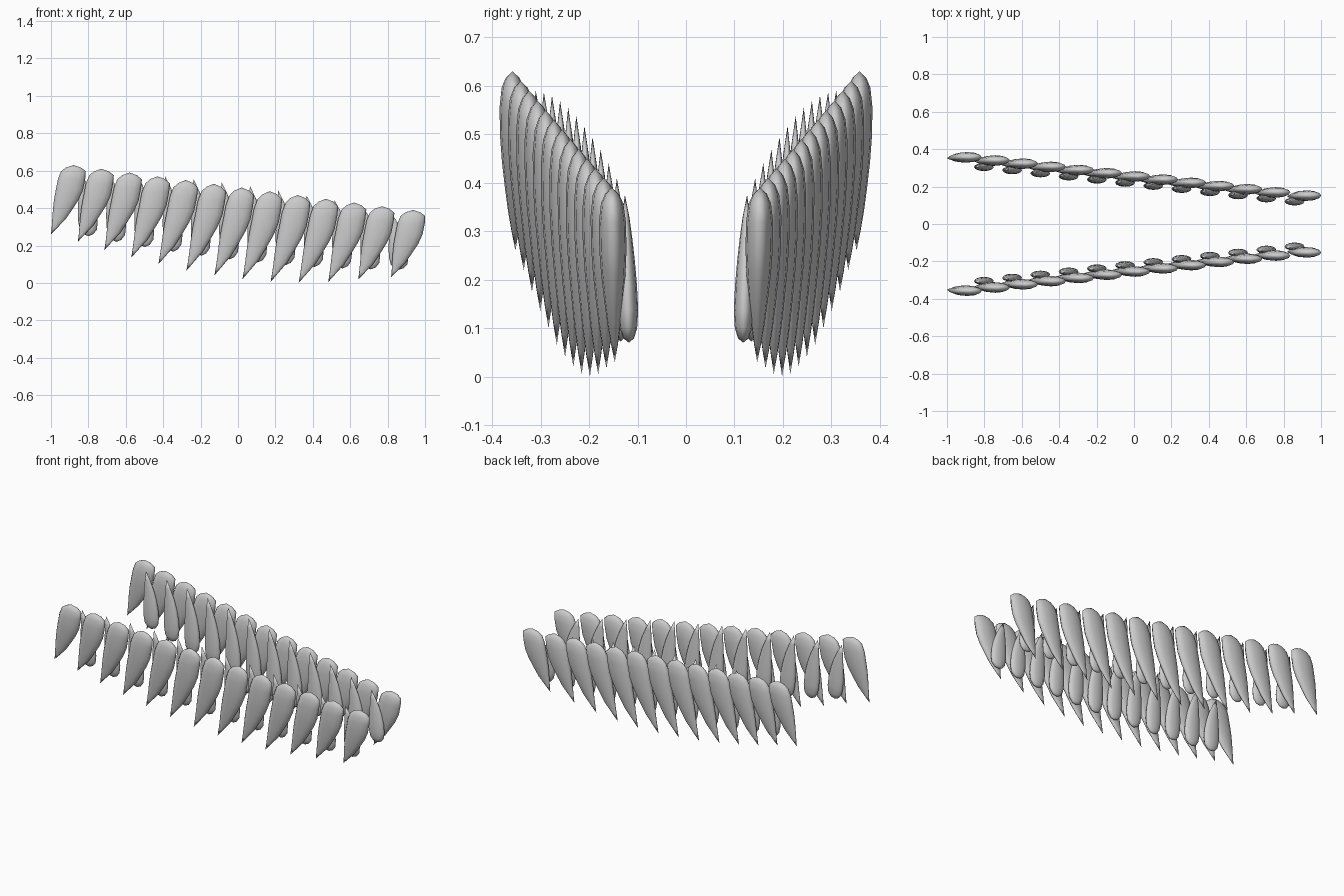
import bpy, bmesh
from math import cos, sin, pi

if "Cube" in bpy.data.objects:
    bpy.data.objects.remove(bpy.data.objects["Cube"])

SIDES = 12
# Profiles from blunt gum end (0) to the point (1): (height, lean, half width, half depth)
OUTER = [(0.035, 0.00, 0.040, 0.014), (0.09, 0.00, 0.066, 0.023), (0.20, -0.012, 0.073, 0.028),
         (0.36, -0.026, 0.073, 0.028), (0.50, -0.046, 0.066, 0.025), (0.64, -0.070, 0.052, 0.020),
         (0.78, -0.094, 0.036, 0.014), (0.90, -0.122, 0.016, 0.007)]
INNER = [(0.03, 0.00, 0.026, 0.011), (0.10, 0.00, 0.045, 0.018), (0.22, -0.002, 0.052, 0.021),
         (0.38, -0.006, 0.050, 0.020), (0.55, -0.012, 0.042, 0.017), (0.70, -0.020, 0.032, 0.013),
         (0.85, -0.030, 0.018, 0.008)]


def tooth(name, profile, base, tip_z, tip_lean, lean_scale, tip_dy):
    """Loft elliptical rings along a curved tooth, closed by a rounded base and a point."""
    bx, by, bz = base
    h = tip_z - bz
    for side in (-1, 1):
        bm = bmesh.new()
        root = bm.verts.new((bx, side * by, bz))
        rings = []
        for t, lean, hw, hd in profile:
            rings.append([bm.verts.new((bx + lean * lean_scale + hw * cos(2 * pi * i / SIDES),
                                        side * (by + tip_dy * t) + hd * sin(2 * pi * i / SIDES),
                                        bz + h * t)) for i in range(SIDES)])
        tip = bm.verts.new((bx + tip_lean * lean_scale, side * (by + tip_dy), tip_z))
        for i in range(SIDES):
            j = (i + 1) % SIDES
            bm.faces.new((root, rings[0][i], rings[0][j]))
            for a, b in zip(rings, rings[1:]):
                bm.faces.new((a[i], b[i], b[j], a[j]))
            bm.faces.new((rings[-1][i], tip, rings[-1][j]))
        bmesh.ops.recalc_face_normals(bm, faces=bm.faces)
        mesh = bpy.data.meshes.new(name)
        bm.to_mesh(mesh)
        bm.free()
        ob = bpy.data.objects.new(name + ("_front" if side < 0 else "_back"), mesh)
        bpy.context.collection.objects.link(ob)
        mesh.shade_smooth()


# Outer rows: 13 teeth per side, pointing down
TIPS = [0.26, 0.22, 0.175, 0.135, 0.10, 0.065, 0.04, 0.02, 0.005, 0.0, 0.005, 0.017, 0.03]
for k, tip_z in enumerate(TIPS):
    s = k / 12
    top = 0.63 - 0.24 * s
    x = -0.88 + 0.15 * k + (0.015 if k == 12 else 0)
    scale = 0.82 + 0.18 * min(1, (top - tip_z - 0.37) / 0.08)
    tooth(f"outer_tooth_{k + 1}", OUTER, (x, 0.358 - 0.205 * s, top), tip_z, -0.146, scale, -0.006)

# Inner rows: 12 teeth per side, pointing up
for k in range(12):
    s = k / 11
    bottom = 0.25 - 0.18 * s - 0.17 * s * (1 - s)
    tip = 0.59 - 0.215 * s ** 1.8
    tooth(f"inner_tooth_{k + 1}", INNER, (-0.80 + 0.151 * k, 0.302 - 0.184 * s, bottom),
          tip, -0.042, 1.0, 0.008)
